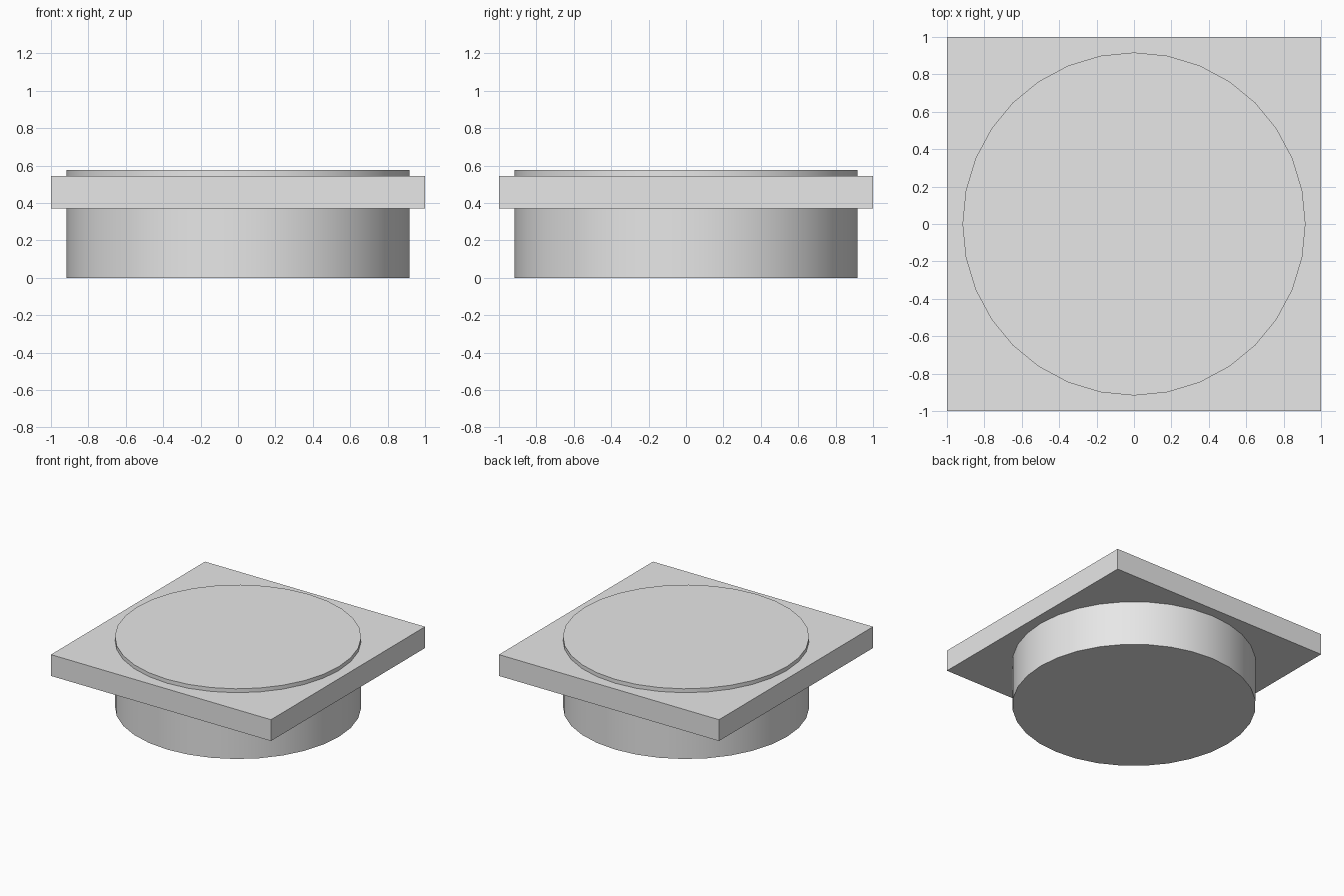
import bpy
import math

cube = bpy.data.objects.get("Cube")
if cube:
    bpy.data.objects.remove(cube, do_unlink=True)

# Single light grey material
grey = bpy.data.materials.new("light_grey")
grey.use_nodes = True
colour = (0.8, 0.8, 0.8, 1.0)
grey.diffuse_color = colour
grey.node_tree.nodes["Principled BSDF"].inputs["Base Color"].default_value = colour

RADIUS, HEIGHT = 0.917, 0.577
PLATE_BOTTOM, PLATE_TOP = 0.37, 0.545


def finish(name):
    obj = bpy.context.object
    obj.name = name
    obj.data.name = name
    obj.data.materials.append(grey)
    return obj


# Round drum running through the plate, with smooth sides and sharp rims
bpy.ops.mesh.primitive_cylinder_add(vertices=32, radius=RADIUS, depth=HEIGHT,
                                    location=(0, 0, HEIGHT / 2))
finish("round_drum")
bpy.ops.object.shade_smooth_by_angle(angle=math.radians(30))

# Square flange plate around the drum
bpy.ops.mesh.primitive_cube_add(size=2, location=(0, 0, (PLATE_BOTTOM + PLATE_TOP) / 2))
plate = finish("square_plate")
plate.scale.z = (PLATE_TOP - PLATE_BOTTOM) / 2
bpy.ops.object.transform_apply(location=False, rotation=False, scale=True)
